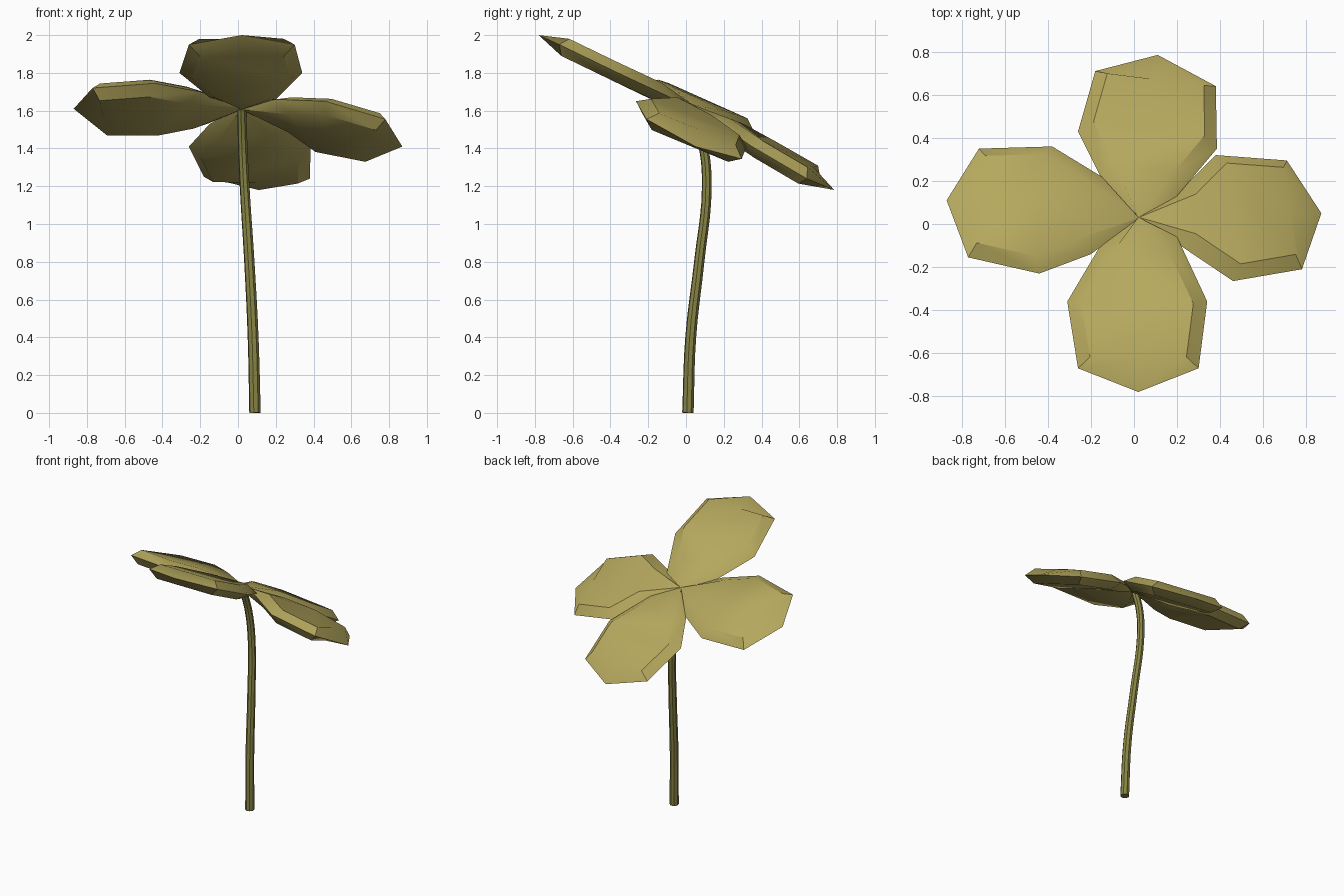
import bpy, bmesh
from mathutils import Vector

if "Cube" in bpy.data.objects:
    bpy.data.objects.remove(bpy.data.objects["Cube"])


def material(name, rgb):
    m = bpy.data.materials.new(name)
    m.diffuse_color = (*rgb, 1)
    m.use_nodes = True
    m.node_tree.nodes["Principled BSDF"].inputs["Base Color"].default_value = m.diffuse_color
    return m


petal_mat = material("dry yellow petal", (0.46, 0.39, 0.11))
stem_mat = material("olive stem", (0.25, 0.235, 0.06))
HEART = Vector((0.02, 0.025, 1.62))


def finish(bm, name, mat):
    bmesh.ops.recalc_face_normals(bm, faces=bm.faces)
    me = bpy.data.meshes.new(name)
    bm.to_mesh(me)
    bm.free()
    me.materials.append(mat)
    ob = bpy.data.objects.new(name, me)
    bpy.context.collection.objects.link(ob)
    bpy.ops.object.select_all(action='DESELECT')
    ob.select_set(True)
    bpy.context.view_layer.objects.active = ob
    bpy.ops.object.shade_smooth_by_angle(angle=0.6)


def petal(name, rim):
    """Lens-like petal: rim of seven points round from the heart, with the tip in
    the middle, and a flat inset plate above and below."""
    rim = [Vector(p) for p in rim]
    mid = (rim[1] + rim[2] + rim[4] + rim[5]) / 4
    n = (rim[4] - rim[2]).cross(rim[3] - HEART).normalized()
    if n.z < 0:
        n = -n
    inset = [p.lerp(mid, 0.2) for p in rim]
    inset[3] = (inset[2] + inset[4]) / 2
    bm = bmesh.new()
    rv = [bm.verts.new(p) for p in rim]
    base = bm.verts.new(HEART)
    for side in (1, -1):
        pv = [bm.verts.new(p + n * side * 0.05) for p in inset]
        hv = bm.verts.new(HEART + n * side * 0.015)
        for i in range(6):
            bm.faces.new((rv[i], rv[i + 1], pv[i + 1], pv[i]))
        bm.faces.new((base, rv[0], pv[0], hv))
        bm.faces.new((rv[6], base, hv, pv[6]))
        # plate, split across the petal
        bm.faces.new((hv, pv[0], pv[6]))
        bm.faces.new((pv[0], pv[1], pv[5], pv[6]))
        bm.faces.new((pv[1], pv[2], pv[3], pv[4], pv[5]))
    finish(bm, name, petal_mat)


petal("front_petal", [(-.15, -.09, 1.67), (-.31, -.36, 1.80), (-.26, -.67, 1.95), (.02, -.78, 2.0),
                      (.30, -.67, 1.95), (.34, -.36, 1.80), (.20, -.06, 1.66)])
petal("back_petal", [(-.15, .21, 1.53), (-.26, .43, 1.41), (-.18, .71, 1.25), (.11, .785, 1.18),
                     (.38, .64, 1.24), (.385, .35, 1.41), (.20, .13, 1.56)])
petal("left_petal", [(-.20, -.14, 1.70), (-.44, -.23, 1.745), (-.77, -.155, 1.72), (-.87, .11, 1.61),
                     (-.72, .35, 1.49), (-.38, .36, 1.49), (-.15, .22, 1.535)])
petal("right_petal", [(.20, -.09, 1.66), (.46, -.265, 1.65), (.78, -.21, 1.555), (.87, .05, 1.41),
                      (.71, .295, 1.345), (.38, .32, 1.41), (.20, .14, 1.54)])

# Curved stem
path = [(.09, .01, 0), (.08, .025, .4), (.06, .07, .8), (.035, .11, 1.2), (.025, .09, 1.42), (.02, .03, 1.61)]
cu = bpy.data.curves.new("stem", 'CURVE')
cu.dimensions = '3D'
cu.bevel_depth = 0.03
cu.bevel_resolution = 2
cu.resolution_u = 5
cu.use_fill_caps = True
sp = cu.splines.new('BEZIER')
sp.bezier_points.add(len(path) - 1)
for bp, co in zip(sp.bezier_points, path):
    bp.co = co
    bp.handle_left_type = bp.handle_right_type = 'AUTO'
    bp.radius = 1.03 - 0.13 * co[2]
tmp = bpy.data.objects.new("stem_path", cu)
bpy.context.collection.objects.link(tmp)
bpy.context.view_layer.update()
bm = bmesh.new()
bm.from_mesh(tmp.to_mesh())
tmp.to_mesh_clear()
bpy.data.objects.remove(tmp)
bmesh.ops.remove_doubles(bm, verts=bm.verts, dist=0.0005)
finish(bm, "stem", stem_mat)
